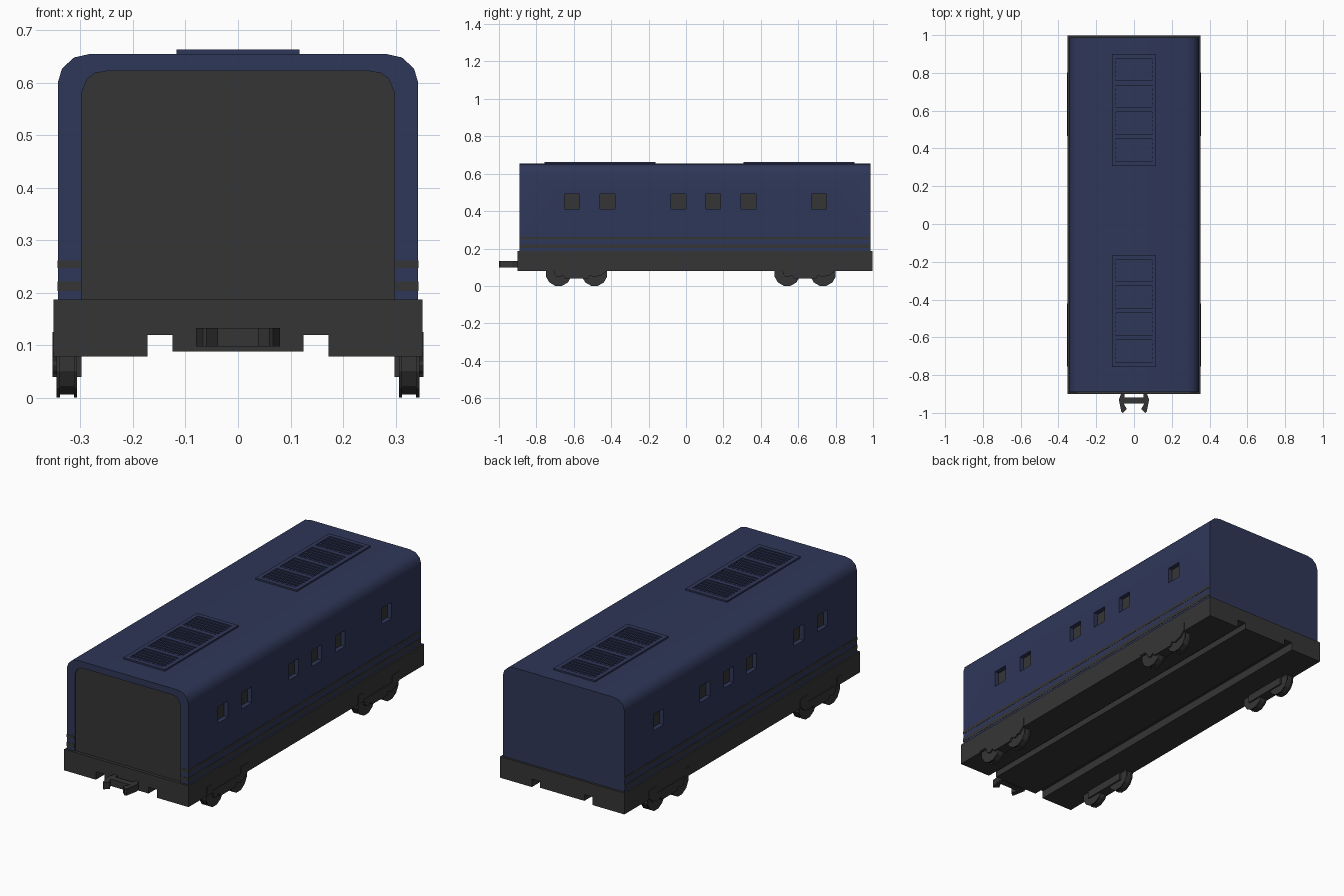
import bpy, bmesh, math
from mathutils import Vector

if "Cube" in bpy.data.objects:
    bpy.data.objects.remove(bpy.data.objects["Cube"])


def material(name, rgb):
    m = bpy.data.materials.new(name)
    m.diffuse_color = (*rgb, 1)
    m.use_nodes = True
    m.node_tree.nodes["Principled BSDF"].inputs["Base Color"].default_value = m.diffuse_color
    return m


NAVY = material("navy paint", (0.028, 0.038, 0.098))
GREY = material("dark grey", (0.036, 0.036, 0.036))


def to_object(bm, name, *mats):
    bmesh.ops.recalc_face_normals(bm, faces=bm.faces)
    me = bpy.data.meshes.new(name)
    bm.to_mesh(me)
    bm.free()
    for m in mats:
        me.materials.append(m)
    ob = bpy.data.objects.new(name, me)
    bpy.context.collection.objects.link(ob)
    return ob


def add_prism(bm, pts, axis, a, b):
    """Extrude a 2D outline along an axis from a to b."""
    place = {"x": lambda p: (a, p[0], p[1]),
             "y": lambda p: (p[0], a, p[1]),
             "z": lambda p: (p[0], p[1], a)}[axis]
    face = bm.faces.new([bm.verts.new(place(p)) for p in pts])
    ext = bmesh.ops.extrude_face_region(bm, geom=[face])
    move = Vector([b - a if c == axis else 0 for c in "xyz"])
    bmesh.ops.translate(bm, vec=move, verts=[
        v for v in ext["geom"] if isinstance(v, bmesh.types.BMVert)])


def add_box(bm, x0, x1, y0, y1, z0, z1):
    add_prism(bm, [(x0, y0), (x1, y0), (x1, y1), (x0, y1)], "z", z0, z1)


def mirrored(half):
    return half + [(-x, z) for x, z in reversed(half)]


# Chassis: constant section with two grooves along the underside
bm = bmesh.new()
add_prism(bm, mirrored([(0.125, 0.088), (0.125, 0.12), (0.172, 0.12),
                        (0.172, 0.079), (0.351, 0.079), (0.351, 0.187)]),
          "y", -0.9, 0.998)
to_object(bm, "chassis", GREY)

# Carriage body with rounded roof edges
bm = bmesh.new()
add_prism(bm, mirrored([(0.343, 0.17), (0.343, 0.60), (0.335, 0.627),
                        (0.312, 0.648), (0.28, 0.655)]), "y", -0.89, 0.987)
body = to_object(bm, "carriage_body", NAVY, GREY)

# Cutter for the window recesses and the shallow front panel
DEPTH = 0.32
bm = bmesh.new()
for y in (-0.61, -0.42, -0.04, 0.145, 0.335, 0.71):
    for s in (1, -1):
        x0, x1 = sorted((s * DEPTH, s * 0.4))
        add_box(bm, x0, x1, y - 0.04, y + 0.04, 0.41, 0.492)
add_prism(bm, mirrored([(0.298, 0.1), (0.298, 0.58), (0.287, 0.607),
                        (0.272, 0.618), (0.25, 0.622)]), "y", -0.95, -0.884)
cutter = to_object(bm, "recess_cutter", NAVY, GREY)
cutter.hide_render = True
mod = body.modifiers.new("recesses", "BOOLEAN")
mod.operation = "DIFFERENCE"
mod.solver = "EXACT"
mod.object = cutter
bpy.context.view_layer.objects.active = body
body.select_set(True)
bpy.ops.object.modifier_apply(modifier=mod.name)
bpy.data.objects.remove(cutter)

# Grey on the window panes and the front panel
for p in body.data.polygons:
    pane = abs(abs(p.center.x) - DEPTH) < 0.002 and abs(p.normal.x) > 0.9
    panel = p.normal.y < -0.9 and abs(p.center.y + 0.884) < 0.002
    p.material_index = 1 if pane or panel else 0
bpy.ops.object.shade_smooth_by_angle(angle=math.radians(35))

# Thin painted stripes along the sides, wrapping onto the front
bm = bmesh.new()
for z0, z1 in ((0.203, 0.222), (0.247, 0.262)):
    for s in (1, -1):
        x0, x1 = sorted((s * 0.2985, s * 0.344))
        add_box(bm, x0, x1, -0.891, 0.985, z0, z1)
to_object(bm, "stripes", GREY)

# Roof vents: frame with four slatted openings
for name, y0 in (("front_roof_vent", -0.757), ("rear_roof_vent", 0.307)):
    bm = bmesh.new()
    y1, rim, top = y0 + 0.594, 0.024, 0.663
    pitch = (y1 - y0 - rim) / 4
    for s in (1, -1):
        x0, x1 = sorted((s * 0.095, s * 0.117))
        add_box(bm, x0, x1, y0, y1, 0.65, top)
    for i in range(5):
        y = y0 + i * pitch
        add_box(bm, -0.095, 0.095, y, y + rim, 0.65, top)
        if i < 4:
            for k in range(5):
                ys = y + rim + (k + 0.5) * (pitch - rim) / 5
                add_box(bm, -0.095, 0.095, ys - 0.006, ys + 0.006, 0.65, 0.661)
    to_object(bm, name, NAVY)

# Front coupler
bm = bmesh.new()
half = [(0.065, -0.89), (0.08, -0.93), (0.067, -0.995), (0.06, -1.0),
        (0.038, -0.98), (0.055, -0.95)]
inner = [(0.05, -0.918), (0.05, -0.89)]
add_prism(bm, half + [(-x, y) for x, y in reversed(half)]
          + [(-x, y) for x, y in reversed(inner)] + inner, "z", 0.098, 0.133)
to_object(bm, "coupler", GREY)

# Bogies: two wheels and side frames, on both sides at each end
frame = [(-0.17, 0.125), (-0.17, 0.085), (-0.125, 0.085), (-0.11, 0.055),
         (-0.07, 0.055), (-0.06, 0.04), (0.06, 0.04), (0.07, 0.055),
         (0.13, 0.055), (0.165, 0.085), (0.165, 0.125), (0.105, 0.125),
         (0.105, 0.09), (-0.13, 0.09), (-0.13, 0.125)]
for end, yc in (("front", -0.585), ("rear", 0.637)):
    for side, s in (("right", 1), ("left", -1)):
        bm = bmesh.new()
        for dy in (-0.096, 0.096):
            for r, xa, xb in ((0.064, 0.309, 0.342), (0.07, 0.306, 0.312),
                              (0.07, 0.339, 0.345), (0.022, 0.345, 0.3535)):
                ring = [(yc + dy + r * math.sin(math.tau * (k + 0.5) / 12),
                         0.068 + r * math.cos(math.tau * (k + 0.5) / 12))
                        for k in range(12)]
                add_prism(bm, ring, "x", s * xa, s * xb)
        to_object(bm, f"{end}_{side}_wheels", GREY)
        bm = bmesh.new()
        pts = [(yc - s * y if s < 0 else yc + y, z) for y, z in frame]
        add_prism(bm, pts, "x", s * 0.345, s * 0.3535)
        add_box(bm, *sorted((s * 0.298, s * 0.306)), yc - 0.12, yc + 0.12, 0.04, 0.1)
        add_box(bm, *sorted((s * 0.305, s * 0.346)), yc - 0.05, yc + 0.05, 0.04, 0.1)
        to_object(bm, f"{end}_{side}_bogie_frame", GREY)
